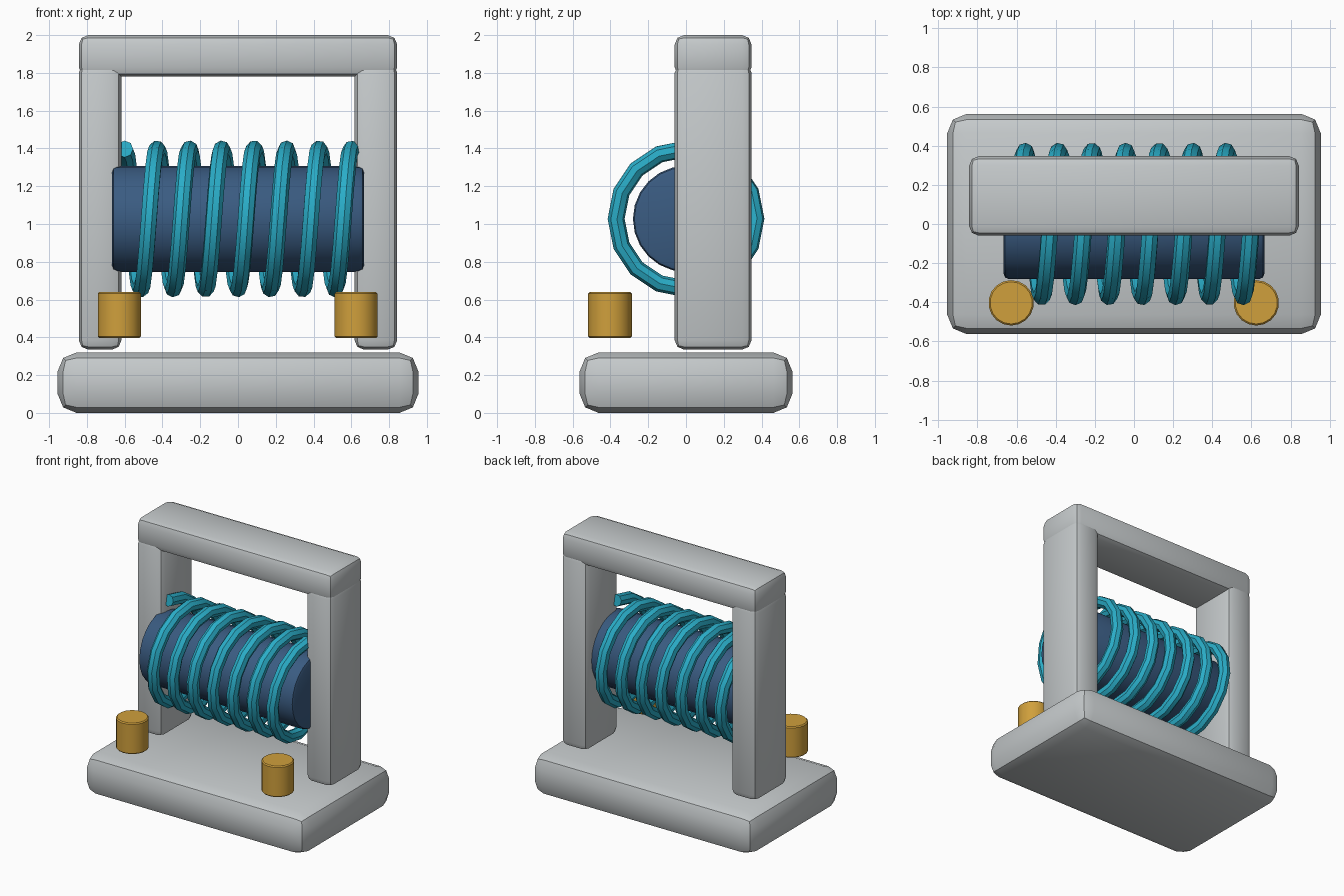
import bpy, math

if "Cube" in bpy.data.objects:
    bpy.data.objects.remove(bpy.data.objects["Cube"])

def material(name, rgb):
    m = bpy.data.materials.new(name)
    m.diffuse_color = (*rgb, 1)
    m.use_nodes = True
    m.node_tree.nodes["Principled BSDF"].inputs["Base Color"].default_value = m.diffuse_color
    return m

GREY = material("light_grey", (0.56, 0.59, 0.60))
NAVY = material("steel_blue", (0.042, 0.105, 0.22))
CYAN = material("cyan", (0.023, 0.42, 0.58))
GOLD = material("gold", (0.63, 0.35, 0.045))

def finish(obj, name, mat, bevel=0, segments=2):
    """Name, colour, bevel and smooth one part."""
    obj.name = name
    obj.data.materials.append(mat)
    if bevel:
        mod = obj.modifiers.new("Bevel", 'BEVEL')
        mod.width = bevel
        mod.segments = segments
        mod.limit_method = 'ANGLE'
        mod.angle_limit = math.radians(40)
        bpy.ops.object.modifier_apply(modifier=mod.name)
    bpy.ops.object.shade_smooth_by_angle(angle=math.radians(30))
    return obj

def box(name, lo, hi, bevel):
    center = [(a + b) / 2 for a, b in zip(lo, hi)]
    bpy.ops.mesh.primitive_cube_add(size=1, location=center)
    obj = bpy.context.object
    obj.scale = [b - a for a, b in zip(lo, hi)]
    bpy.ops.object.transform_apply(location=False, rotation=False, scale=True)
    return finish(obj, name, GREY, bevel)

def cylinder(name, mat, sides, radius, depth, location, rotation, bevel, segments):
    bpy.ops.mesh.primitive_cylinder_add(vertices=sides, radius=radius, depth=depth,
                                        location=location, rotation=rotation)
    return finish(bpy.context.object, name, mat, bevel, segments)

# Base slab and the frame standing behind the coil
box("base", (-0.955, -0.563, 0), (0.955, 0.563, 0.32), 0.1)
for side, x in (("left", -0.73), ("right", 0.73)):
    box(side + "_post", (x - 0.113, -0.06, 0.335), (x + 0.113, 0.347, 1.85), 0.05)
box("top_bar", (-0.843, -0.06, 1.78), (0.843, 0.347, 2.0), 0.05)

# Core lying along x
AXIS_Z = 1.027
cylinder("core", NAVY, 24, 0.281, 1.332, (0, 0, AXIS_Z), (0, math.pi / 2, 0), 0.025, 2)

# Wire coil: seven turns swept as a poly curve, then made a mesh
TURNS, STEPS, RADIUS, HALF = 7, 16, 0.37, 0.6
curve = bpy.data.curves.new("coil", 'CURVE')
curve.dimensions = '3D'
curve.bevel_depth = 0.045
curve.bevel_resolution = 2
curve.use_fill_caps = True
spline = curve.splines.new('POLY')
count = TURNS * STEPS + 1
spline.points.add(count - 1)
for i, p in enumerate(spline.points):
    a = 2 * math.pi * i / STEPS
    x = -HALF + 2 * HALF * i / (count - 1)
    p.co = (x, RADIUS * math.sin(a), AXIS_Z + RADIUS * math.cos(a), 1)
coil = bpy.data.objects.new("coil", curve)
bpy.context.collection.objects.link(coil)
bpy.ops.object.select_all(action='DESELECT')
coil.select_set(True)
bpy.context.view_layer.objects.active = coil
bpy.ops.object.convert(target='MESH')
finish(bpy.context.object, "coil", CYAN)

# Terminal studs in front
for side, x in (("left", -0.628), ("right", 0.625)):
    cylinder(side + "_terminal", GOLD, 18, 0.116, 0.242, (x, -0.403, 0.518), (0, 0, 0), 0.008, 1)
